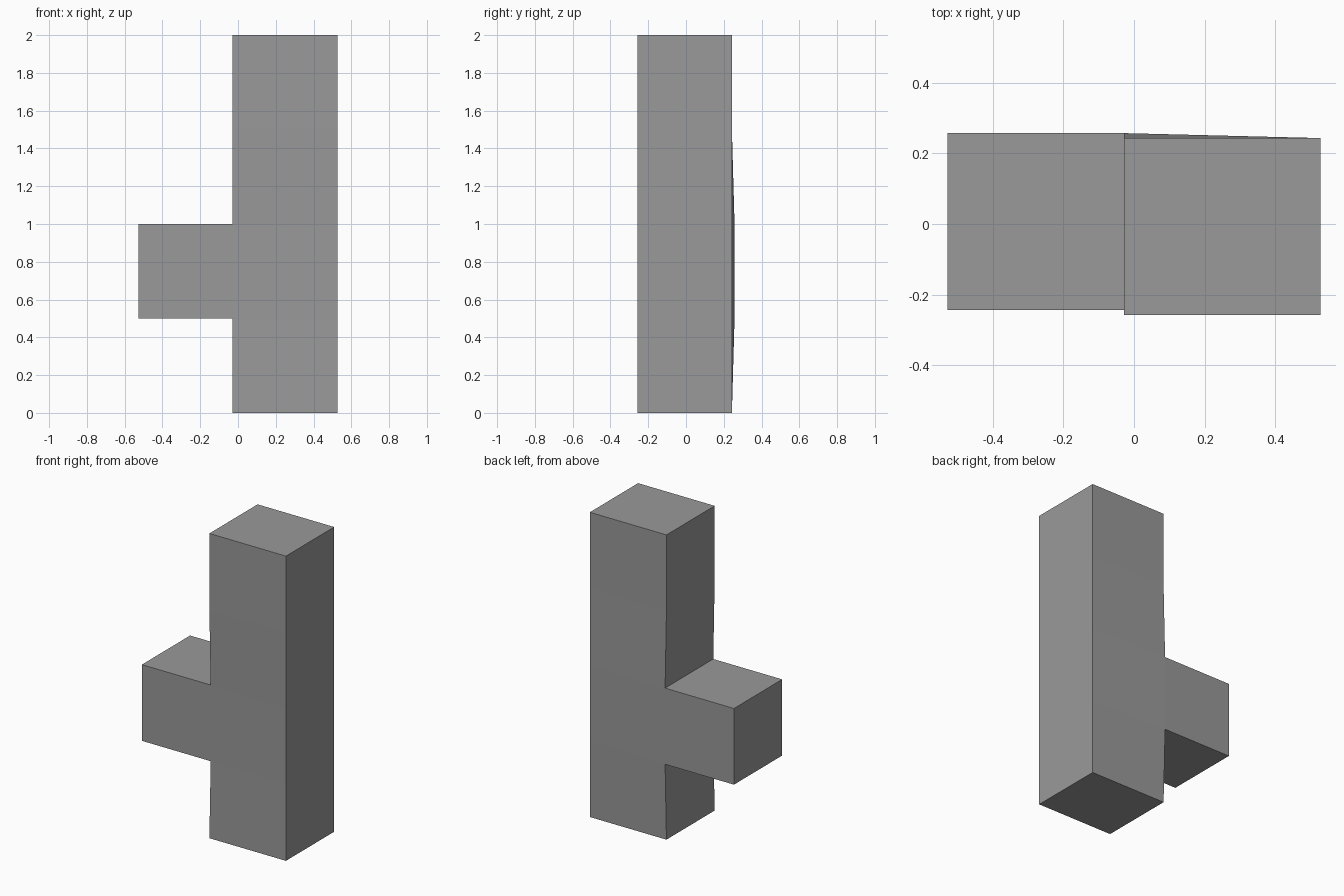
import bpy, bmesh
from mathutils import Matrix, Vector

if "Cube" in bpy.data.objects:
    bpy.data.objects.remove(bpy.data.objects["Cube"])

LEFT, RIGHT = -0.028, 0.528      # column sides
ARM_LOW, ARM_HIGH, ARM_LEN = 0.5, 1.0, 0.5
SHIFT = 0.014                    # arm sits slightly towards the back

bm = bmesh.new()

# Column
size = Matrix.Diagonal((RIGHT - LEFT, 0.5, 2, 1))
place = Matrix.Translation(((LEFT + RIGHT) / 2, -SHIFT / 2, 1))
bmesh.ops.create_cube(bm, size=1, matrix=place @ size)

# Edge loops where the arm joins, and one above it
for z in (ARM_LOW, ARM_HIGH, 1.5):
    bmesh.ops.bisect_plane(bm, geom=bm.verts[:] + bm.edges[:] + bm.faces[:],
                           plane_co=(0, 0, z), plane_no=(0, 0, 1))

# Side arm: shift the joint face back, then extrude it outwards
bm.normal_update()
mid = (ARM_LOW + ARM_HIGH) / 2
joint = next(f for f in bm.faces
             if f.normal.x < -0.9 and abs(f.calc_center_median().z - mid) < 0.1)
bmesh.ops.translate(bm, verts=joint.verts[:], vec=Vector((0, SHIFT, 0)))
end = bmesh.ops.extrude_discrete_faces(bm, faces=[joint])["faces"][0]
bmesh.ops.translate(bm, verts=end.verts[:], vec=Vector((-ARM_LEN, 0, 0)))

bmesh.ops.recalc_face_normals(bm, faces=bm.faces[:])
mesh = bpy.data.meshes.new("column_with_arm")
bm.to_mesh(mesh)
bm.free()

# Dark grey finish
grey = bpy.data.materials.new("dark_grey")
grey.diffuse_color = (0.32, 0.32, 0.32, 1)
grey.use_nodes = True
grey.node_tree.nodes["Principled BSDF"].inputs["Base Color"].default_value = grey.diffuse_color
mesh.materials.append(grey)
bpy.context.collection.objects.link(bpy.data.objects.new("column_with_arm", mesh))
